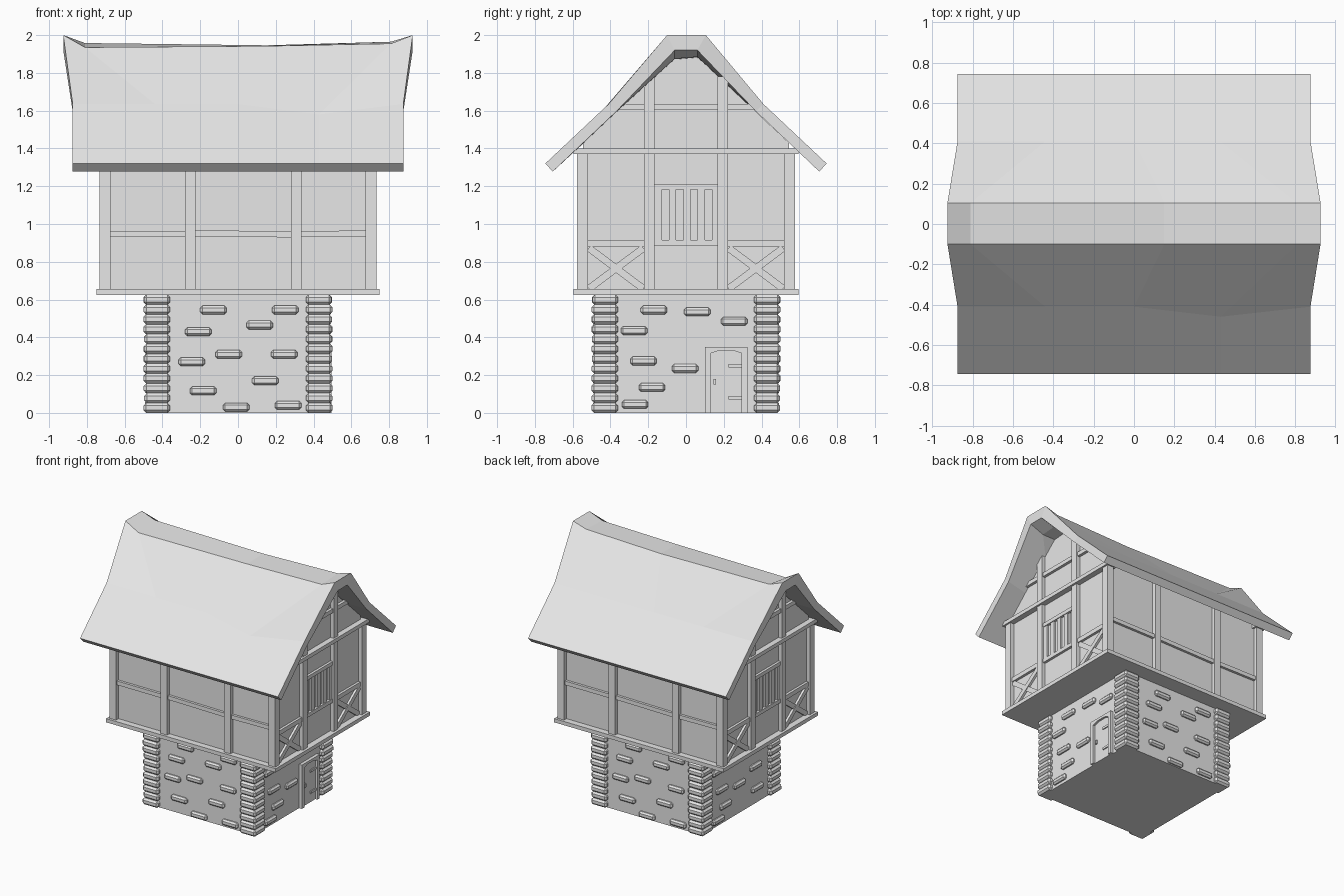
import bpy, bmesh, math, random
from mathutils import Matrix, Vector

cube = bpy.data.objects.get("Cube")
if cube:
    bpy.data.objects.remove(cube, do_unlink=True)
random.seed(4)

grey = bpy.data.materials.new("plain grey")
grey.use_nodes = True
colour = (0.8, 0.8, 0.8, 1)
grey.diffuse_color = colour
grey.node_tree.nodes["Principled BSDF"].inputs["Base Color"].default_value = colour


def finish(name, bm, bevel=0):
    bmesh.ops.recalc_face_normals(bm, faces=bm.faces)
    mesh = bpy.data.meshes.new(name)
    bm.to_mesh(mesh)
    bm.free()
    mesh.materials.append(grey)
    ob = bpy.data.objects.new(name, mesh)
    bpy.context.collection.objects.link(ob)
    if bevel:
        mod = ob.modifiers.new("chamfer", "BEVEL")
        mod.width = bevel
        mod.segments = 1
    return ob


def box(bm, x, y, z, turn=0.0, tilt=None):
    """Box from (low, high) ranges; tilt spins about its own centre, turn about z."""
    centre = Vector([(r[0] + r[1]) / 2 for r in (x, y, z)])
    size = [r[1] - r[0] for r in (x, y, z)]
    m = Matrix.Rotation(turn, 4, 'Z') @ Matrix.Translation(centre)
    if tilt:
        m = m @ Matrix.Rotation(tilt[0], 4, tilt[1])
    bmesh.ops.create_cube(bm, size=1, matrix=m @ Matrix.Diagonal((*size, 1)))


def prism(bm, outline, x0, x1):
    """Extrude a (y, z) outline along x."""
    a, b = [[bm.verts.new((x, y, z)) for y, z in outline] for x in (x0, x1)]
    bm.faces.new(a)
    bm.faces.new(b[::-1])
    for i in range(len(a)):
        j = (i + 1) % len(a)
        bm.faces.new((a[i], a[j], b[j], b[i]))


def around(mid, half):
    return (mid - half, mid + half)


HALF_TURN = (0, math.pi)

# Stone base
bm = bmesh.new()
box(bm, (-.47, .47), (-.47, .47), (0, .63))
finish("base_wall", bm)

# Corner stones, stacked
bm = bmesh.new()
layers = 12
step = .625 / layers
for k in range(4):
    for i in range(layers):
        out = .5 + random.uniform(-.004, .002)
        box(bm, (.36, out), (.36, out), (i * step, (i + 1) * step), k * math.pi / 2)
finish("corner_stones", bm, .014)

# Loose stones standing out of the walls: (sideways, height)
long_side = [(-.13, .545), (.25, .545), (.115, .465), (-.21, .43), (-.05, .31), (.245, .31),
             (-.245, .27), (.145, .17), (-.185, .117), (-.01, .03), (.265, .04)]
door_side = [(-.17, .545), (.06, .535), (.255, .485), (-.275, .435), (-.225, .275),
             (-.005, .235), (-.18, .135), (-.27, .045)]
plain_side = door_side + [(.2, .3), (.22, .12)]
bm = bmesh.new()
for stones, turn in ((door_side, 0), (long_side, -math.pi / 2),
                     (long_side, math.pi / 2), (plain_side, math.pi)):
    for side, height in stones:
        box(bm, (.44, .492), around(side, .07), around(height, .023), turn)
finish("wall_stones", bm, .012)

# Door with a low arch, frame and hinges
bm = bmesh.new()
prism(bm, [(.13, 0), (.295, 0), (.295, .315), (.25, .33), (.175, .33), (.13, .315)], .46, .478)
finish("door", bm)
bm = bmesh.new()
for y in ((.1, .13), (.295, .325)):
    box(bm, (.45, .495), y, (0, .35))
prism(bm, [(.13, .315), (.175, .33), (.25, .33), (.295, .315), (.295, .35), (.13, .35)], .45, .495)
finish("door_frame", bm)
bm = bmesh.new()
for z in (.08, .25):
    box(bm, (.47, .486), (.225, .295), around(z, .009))
box(bm, (.47, .492), (.145, .16), (.15, .18))
finish("door_fittings", bm)

# Floor slab and upper storey with gables
bm = bmesh.new()
box(bm, (-.75, .75), (-.595, .595), (.625, .655))
finish("floor_slab", bm)
bm = bmesh.new()
prism(bm, [(-.545, .64), (.545, .64), (.545, 1.43), (.06, 1.885), (-.06, 1.885), (-.545, 1.43)],
      -.7, .7)
finish("upper_walls", bm)

# Upright timbers
bm = bmesh.new()
for t in HALF_TURN:
    for y in (-.5475, .5475):
        box(bm, (.675, .732), around(y, .0285), (.65, 1.39), t)
    for y in (-.195, .195):
        box(bm, (.68, .73), around(y, .028), (.65, 1.78), t)
    for x in (-.253, .308):
        box(bm, around(x, .028), (-.575, -.53), (.65, 1.4), t)
finish("posts", bm)

# Level timbers
bm = bmesh.new()
for t in HALF_TURN:
    box(bm, (.66, .745), (-.595, .595), (1.37, 1.4), t)
    box(bm, (.68, .722), (-.385, .385), (1.603, 1.635), t)
    for y in ((-.52, -.22), (.22, .52)):
        box(bm, (.68, .72), y, (.88, .915), t)
    for x, lean in (((-.68, -.28), 0), ((-.225, .28), .012), ((.335, .68), -.01)):
        box(bm, x, (-.565, -.53), (.932, .964), t, (lean, 'Y'))
finish("rails", bm)

# Crossed braces
bm = bmesh.new()
for t in HALF_TURN:
    for y in (-.37, .37):
        for n, angle in enumerate((.64, -.64)):
            box(bm, (.68, .718 - n * .005), around(y, .18), around(.765, .019), t, (angle, 'X'))
finish("cross_braces", bm)

# Barred windows
bm = bmesh.new()
for t in HALF_TURN:
    for z in ((.885, .915), (1.183, 1.213)):
        box(bm, (.68, .72), (-.167, .167), z, t)
    for i in range(5):
        box(bm, (.68, .714), around(.005 + (i - 2) * .076, .019), (.91, 1.19), t)
finish("window_bars", bm)

# Sagging roof shell, one closed section per station along x
ridge_x = [-.925, -.81, .15, .81, .925]
lower_x = [-.875, -.44, 0, .43, .875]
front_z = [2, 1.935, 1.942, 1.955, 2]
back_z = [2, 1.958, 1.946, 1.965, 2]
bm = bmesh.new()
rings = []
for i in range(5):
    rx, lx = ridge_x[i], lower_x[i]
    drop = .05 if i == 3 else 0
    fy, fz = -.41 - drop, 1.635 - drop * 1.1
    outer = [(lx, -.745, 1.32), (lx, fy, fz), (rx, -.1, front_z[i]),
             (rx, .105, back_z[i]), (lx, .41, 1.635), (lx, .745, 1.32)]
    inner = [(lx, .705, 1.278), (lx, .37, 1.597), (rx, .06, back_z[i] - .08),
             (rx, -.06, front_z[i] - .08), (lx, fy + .04, fz - .04), (lx, -.705, 1.278)]
    rings.append([bm.verts.new(p) for p in outer + inner])
for a, b in zip(rings, rings[1:]):
    for j in range(12):
        k = (j + 1) % 12
        bm.faces.new((a[j], a[k], b[k], b[j]))
for ring in (rings[0], rings[-1]):
    for j in range(5):
        bm.faces.new((ring[j], ring[j + 1], ring[10 - j], ring[11 - j]))
finish("roof", bm)
